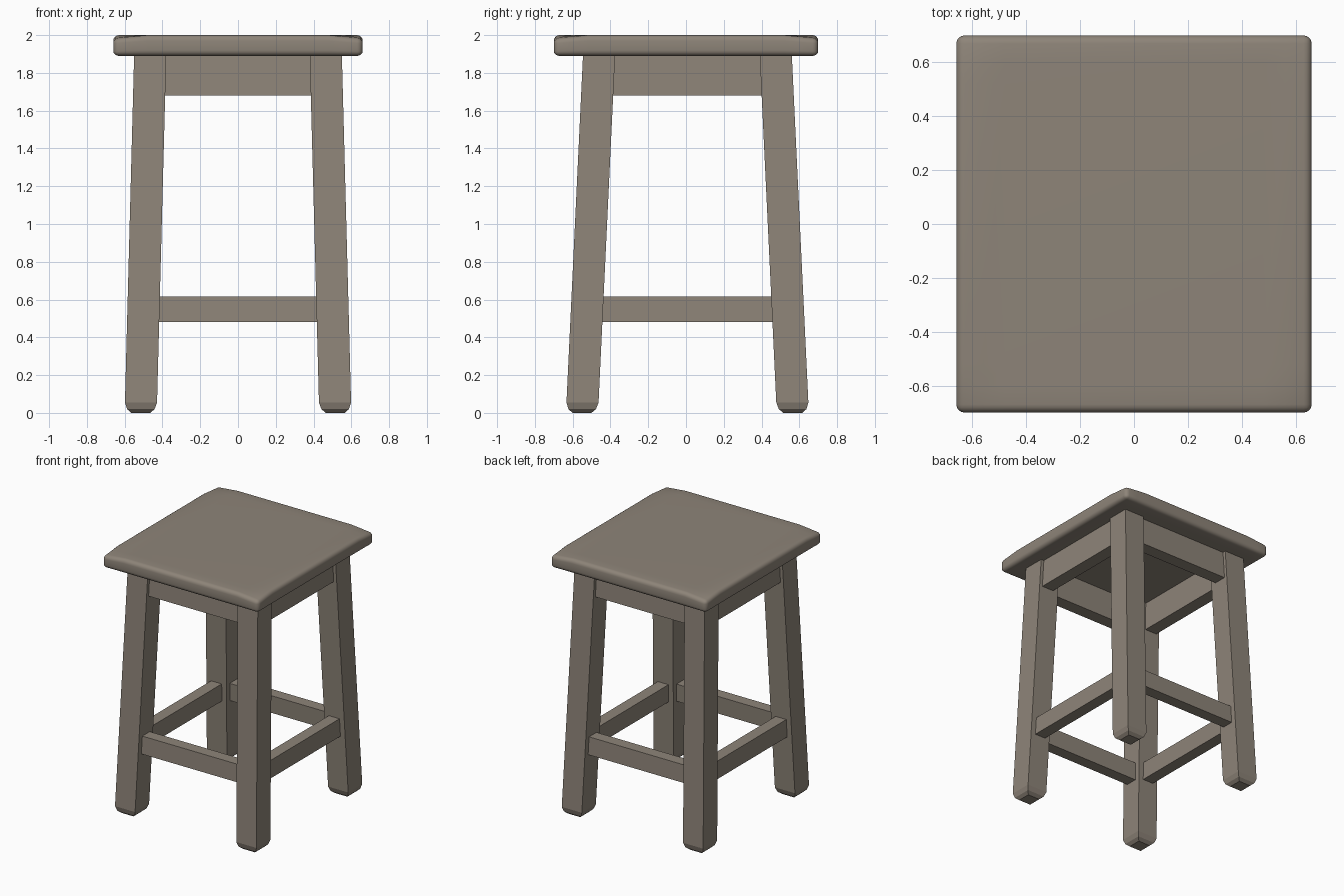
import bpy, bmesh
from mathutils import Vector

if "Cube" in bpy.data.objects:
    bpy.data.objects.remove(bpy.data.objects["Cube"])

wood = bpy.data.materials.new("weathered wood")
wood.diffuse_color = (0.27, 0.232, 0.19, 1)
wood.use_nodes = True
wood.node_tree.nodes["Principled BSDF"].inputs["Base Color"].default_value = wood.diffuse_color

YC = 0.0075           # small offset of the frame under the seat
H = 1.89              # underside of the seat
W = 0.085             # half width of a leg


def finish(bm, name):
    bmesh.ops.recalc_face_normals(bm, faces=bm.faces[:])
    me = bpy.data.meshes.new(name)
    bm.to_mesh(me)
    bm.free()
    me.materials.append(wood)
    ob = bpy.data.objects.new(name, me)
    bpy.context.collection.objects.link(ob)
    return ob


def leg_centre(z):
    t = z / H
    return 0.515 - 0.05 * t, 0.558 - 0.09 * t


def lofted(name, rings):
    bm = bmesh.new()
    loops = [[bm.verts.new(p) for p in r] for r in rings]
    for a, b in zip(loops, loops[1:]):
        for i in range(4):
            j = (i + 1) % 4
            bm.faces.new((a[i], a[j], b[j], b[i]))
    bm.faces.new(loops[0][::-1])
    bm.faces.new(loops[-1])
    return finish(bm, name)


# seat: rounded board whose top corners dip slightly
bm = bmesh.new()
bmesh.ops.create_cube(bm, size=1)
for v in bm.verts:
    v.co = Vector((v.co.x * 1.32, v.co.y * 1.40, v.co.z * 0.11 + 1.945))
bmesh.ops.bevel(bm, geom=bm.edges[:], offset=0.03, segments=4, profile=0.5, affect='EDGES')
for axis, places in ((0, (0.48, 0.56)), (1, (0.52, 0.60))):
    for p in places:
        for s in (-1, 1):
            co, no = Vector(), Vector()
            co[axis], no[axis] = s * p, 1
            bmesh.ops.bisect_plane(bm, geom=bm.verts[:] + bm.edges[:] + bm.faces[:],
                                   plane_co=co, plane_no=no)
for v in bm.verts:
    fx = max(0, (abs(v.co.x) - 0.48) / 0.18)
    fy = max(0, (abs(v.co.y) - 0.52) / 0.18)
    v.co.z -= 0.02 * fx * fy * max(0, (v.co.z - H) / 0.11)
seat = finish(bm, "seat")
bpy.context.view_layer.objects.active = seat
seat.select_set(True)
bpy.ops.object.shade_smooth_by_angle(angle=0.9)

# splayed legs with rounded feet
for sy, end in ((-1, "front"), (1, "back")):
    for sx, side in ((-1, "left"), (1, "right")):
        rings = []
        for z, w in ((0, W - 0.035), (0.02, W - 0.012), (0.055, W), (H + 0.01, W)):
            x, y = leg_centre(z)
            rings.append([(sx * x + dx * w, sy * y + YC + dy * w, z)
                          for dx, dy in ((-1, -1), (1, -1), (1, 1), (-1, 1))])
        lofted(f"{end}_{side}_leg", rings)


# rails that lean with the legs and stop just inside them
def rail(name, z0, z1, recess, thick, along_x, sign):
    rings = []
    for z in (z0, z1):
        x, y = leg_centre(z)
        span, out = (x, y) if along_x else (y, x)
        span -= W - 0.01
        out += W - recess
        ring = []
        for a, b in ((-span, out - thick), (span, out - thick), (span, out), (-span, out)):
            ring.append((a, sign * b + YC, z) if along_x else (sign * b, a + YC, z))
        rings.append(ring)
    lofted(name, rings)


for kind, z0, z1, recess, thick in (("apron", 1.68, H + 0.01, 0.025, 0.10),
                                    ("stretcher", 0.48, 0.615, 0.04, 0.09)):
    for along_x, sign, side in ((True, -1, "front"), (True, 1, "back"),
                                (False, -1, "left"), (False, 1, "right")):
        rail(f"{side}_{kind}", z0, z1, recess, thick, along_x, sign)
